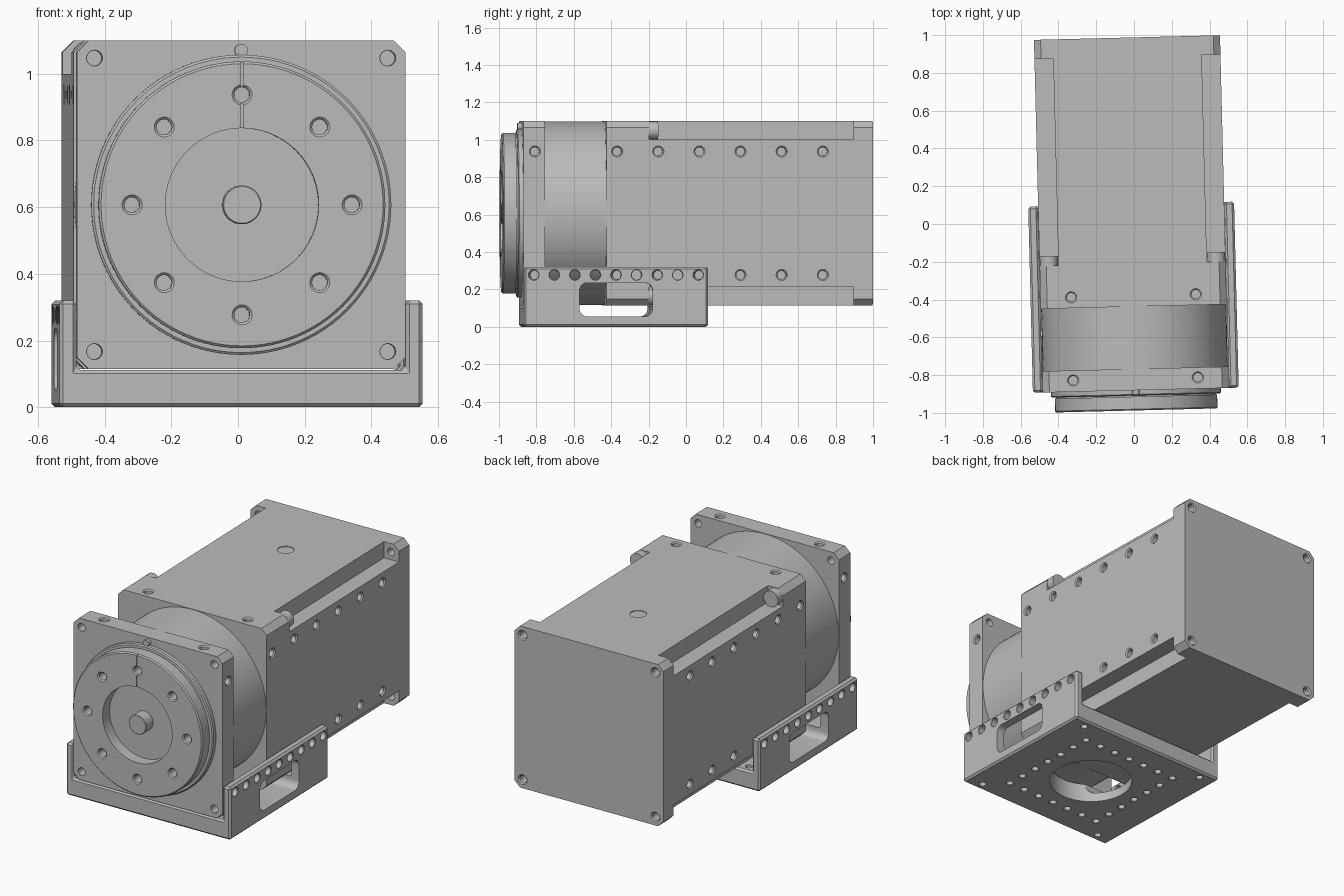
import bpy, bmesh, math
from mathutils import Vector, Matrix

if "Cube" in bpy.data.objects:
    bpy.data.objects.remove(bpy.data.objects["Cube"], do_unlink=True)

metal = bpy.data.materials.new("plain_grey")
metal.use_nodes = True
GREY = (0.5, 0.5, 0.5, 1)
metal.diffuse_color = GREY
metal.node_tree.nodes["Principled BSDF"].inputs["Base Color"].default_value = GREY

# the whole unit stands turned very slightly about the vertical
PLACE = Matrix.Rotation(0.025, 4, 'Z') @ Matrix.Translation((-0.0125, 0, 0))
AXIS = 0.607           # height of the shaft
HALF = 0.4925          # half width of the square housing
FRONT, PLATE_BACK, BODY_FRONT, BACK = -0.88, -0.767, -0.437, 0.9875
BOLT = 0.33            # bolt spacing from the axis
CORNER = 0.44          # corner screw spacing from the axis
PITCH = 0.11
SIGNS = (-1, 1)
CORNERS = [(i, j) for i in SIGNS for j in SIGNS]


def finish(name, bm):
    bmesh.ops.recalc_face_normals(bm, faces=bm.faces)
    bm.transform(PLACE)
    mesh = bpy.data.meshes.new(name)
    bm.to_mesh(mesh)
    bm.free()
    mesh.materials.append(metal)
    ob = bpy.data.objects.new(name, mesh)
    bpy.context.collection.objects.link(ob)
    return ob


def turn(bm, profile, loc, axis, seg=24):
    """Turned solid: (radius, offset) pairs along the axis from loc."""
    q = Vector(axis).to_track_quat('Z', 'Y')
    rings = []
    for r, t in profile:
        rings.append([bm.verts.new(Vector(loc) + q @ Vector(
            (r * math.cos(2 * math.pi * k / seg), r * math.sin(2 * math.pi * k / seg), t)))
            for k in range(seg)])
    for a, b in zip(rings, rings[1:]):
        for k in range(seg):
            n = (k + 1) % seg
            bm.faces.new((a[k], a[n], b[n], b[k]))
    bm.faces.new(rings[0])
    bm.faces.new(rings[-1])


def box(bm, lo, hi):
    lo, hi = Vector(lo), Vector(hi)
    bmesh.ops.create_cube(bm, size=1, matrix=Matrix.Translation((lo + hi) / 2)
                          @ Matrix.Diagonal((*(hi - lo), 1)))


def extrude(bm, points, offset):
    face = bm.faces.new([bm.verts.new(p) for p in points])
    made = bmesh.ops.extrude_face_region(bm, geom=[face])["geom"]
    bmesh.ops.translate(bm, vec=offset,
                        verts=[v for v in made if isinstance(v, bmesh.types.BMVert)])


def square_block(name, y0, y1, c=0.035):
    """Square housing section with chamfered long edges."""
    bm, h = bmesh.new(), HALF
    pts = [(h, h - c), (h - c, h), (c - h, h), (-h, h - c),
           (-h, c - h), (c - h, -h), (h - c, -h), (h, c - h)]
    extrude(bm, [(x, y0, z + AXIS) for x, z in pts], (0, y1 - y0, 0))
    return finish(name, bm)


def hole(bm, loc, axis, depth=0.06, r=0.023, rim=0.007):
    """Countersunk screw hole cutter."""
    turn(bm, [(r + rim, 0.01), (r + rim, 0), (r, -rim), (r, -depth)], loc, axis)


def apply_modifier(ob, mod):
    bpy.context.view_layer.objects.active = ob
    bpy.ops.object.modifier_apply(modifier=mod.name)


def cut(ob, bm):
    tool = finish("cutter", bm)
    tool.hide_render = True
    mod = ob.modifiers.new("cut", 'BOOLEAN')
    mod.operation, mod.solver, mod.object = 'DIFFERENCE', 'EXACT', tool
    apply_modifier(ob, mod)
    bpy.data.objects.remove(tool, do_unlink=True)


def smooth(ob):
    bpy.ops.object.select_all(action='DESELECT')
    ob.select_set(True)
    bpy.context.view_layer.objects.active = ob
    bpy.ops.object.shade_smooth_by_angle(angle=math.radians(25))


# front plate with corner, side and top screw holes
plate = square_block("front_plate", FRONT, PLATE_BACK)
bm = bmesh.new()
for i, j in CORNERS:
    hole(bm, (i * CORNER, FRONT, AXIS + j * CORNER), (0, -1, 0), 0.2, rim=0.001)
    hole(bm, (i * HALF, -0.82, AXIS + j * BOLT), (i, 0, 0))
    hole(bm, (i * BOLT, -0.82, AXIS + j * HALF), (0, 0, j))
cut(plate, bm)

# round drum between plate and body
bm = bmesh.new()
turn(bm, [(0.49, PLATE_BACK - 0.005), (0.49, BODY_FRONT + 0.005)], (0, 0, AXIS), (0, 1, 0), 96)
drum = finish("drum", bm)

# motor body with long corner recesses
body = square_block("motor_body", BODY_FRONT, BACK)
bm = bmesh.new()
for i, j in CORNERS:
    xs, zs = sorted((i * 0.393, i * 0.6)), sorted((j * 0.393, j * 0.6))
    box(bm, (xs[0], -0.21, AXIS + zs[0]), (xs[1], 0.885, AXIS + zs[1]))
cut(body, bm)
bm = bmesh.new()
for i, j in CORNERS:
    hole(bm, (i * CORNER, BACK, AXIS + j * CORNER), (0, 1, 0), 0.15)
    hole(bm, (i * BOLT, -0.38, AXIS + j * HALF), (0, 0, j))
    for y in (-0.38, -0.16, 0.06, 0.28, 0.5, 0.72):
        hole(bm, (i * HALF, y, AXIS + j * BOLT), (i, 0, 0))
turn(bm, [(0.047, 0.01), (0.047, -0.004)], (0, 0.495, AXIS + HALF), (0, 0, 1))
cut(body, bm)

# screw heads at the front of each recess
bm = bmesh.new()
for i, j in CORNERS:
    turn(bm, [(0.048, -0.215), (0.048, -0.16)],
         (i * 0.443, 0, AXIS + j * 0.443), (0, 1, 0), 32)
heads = finish("corner_screw_heads", bm)

# output hub: flange, groove, face, recess and centre pin in one turned profile
bm = bmesh.new()
turn(bm, [(0.45, -0.01), (0.45, 0.022), (0.443, 0.028), (0.422, 0.028), (0.422, 0.034),
          (0.43, 0.034), (0.43, 0.1), (0.423, 0.107), (0.23, 0.107), (0.23, 0.037),
          (0.058, 0.037), (0.058, 0.104), (0.055, 0.107)],
     (0, FRONT, AXIS), (0, -1, 0), 96)
hub = finish("output_hub", bm)
face = FRONT - 0.107
bm = bmesh.new()
for k in range(8):
    a = k * math.pi / 4
    hole(bm, (BOLT * math.cos(a), face, AXIS + BOLT * math.sin(a)), (0, -1, 0))
cut(hub, bm)
bm = bmesh.new()
box(bm, (-0.004, face - 0.01, AXIS + 0.2), (0.004, face + 0.005, AXIS + 0.5))
cut(hub, bm)

# index pin above the flange
bm = bmesh.new()
turn(bm, [(0.02, -0.01), (0.02, 0.022)], (0, FRONT, AXIS + 0.463), (0, -1, 0))
pin = finish("index_pin", bm)

# mounting bracket: U channel with slots and hole rows
W, TOP, FLOOR, END = 0.545, 0.32, 0.112, 0.105
MID = (FRONT + END) / 2
bm = bmesh.new()
inner = HALF + 0.001
pts = [(-W, 0), (W, 0), (W, TOP), (inner, TOP), (inner, FLOOR),
       (-inner, FLOOR), (-inner, TOP), (-W, TOP)]
extrude(bm, [(x, FRONT, z) for x, z in pts], (0, END - FRONT, 0))
bracket = finish("mounting_bracket", bm)
mod = bracket.modifiers.new("edge", 'BEVEL')
mod.width, mod.segments, mod.limit_method = 0.011, 1, 'ANGLE'
apply_modifier(bracket, mod)

# rounded slot straight through from side to side
bm = bmesh.new()
r, hy, hz = 0.04, 0.195, 0.09
pts = []
for q, (sy, sz) in enumerate([(1, 1), (-1, 1), (-1, -1), (1, -1)]):
    for s in range(7):
        a = (q + s / 6) * math.pi / 2
        pts.append((-0.7, MID + sy * (hy - r) + r * math.cos(a),
                    0.145 + sz * (hz - r) + r * math.sin(a)))
extrude(bm, pts, (1.4, 0, 0))
cut(bracket, bm)

# large floor opening
bm = bmesh.new()
turn(bm, [(0.235, -0.05), (0.235, 0.2)], (0, MID, 0), (0, 0, 1), 64)
cut(bracket, bm)

# floor hole square, corner holes and wall hole rows
bm = bmesh.new()
for i in range(-3, 4):
    for j in range(-3, 4):
        if max(abs(i), abs(j)) == 3:
            hole(bm, (i * PITCH, MID + j * PITCH, 0), (0, 0, -1), 0.2, r=0.02, rim=0.004)
for i, j in CORNERS:
    hole(bm, (i * CORNER, MID + j * CORNER, 0), (0, 0, -1), 0.2, r=0.02, rim=0.002)
for i in SIGNS:
    for k in range(9):
        hole(bm, (i * W, MID + (k - 4) * PITCH, 0.277), (i, 0, 0), 0.09, r=0.026, rim=0.003)
cut(bracket, bm)

for ob in (plate, drum, body, heads, hub, pin, bracket):
    smooth(ob)
